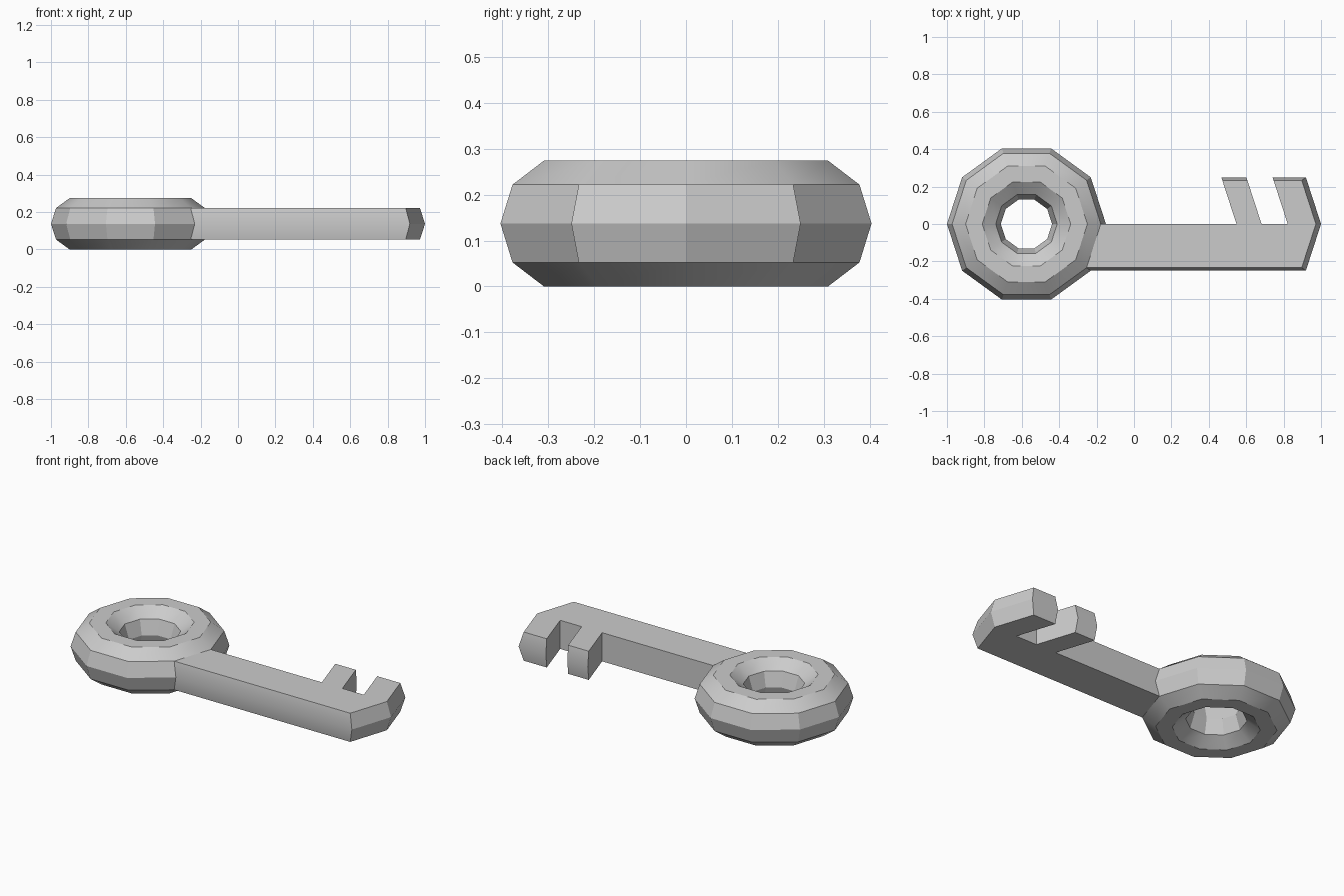
import bpy, bmesh, math

if "Cube" in bpy.data.objects:
    bpy.data.objects.remove(bpy.data.objects["Cube"])

R, r = 0.281, 0.144              # ring major / minor radius
CX, CZ = -0.575, 0.137           # ring centre
A = math.radians(36)

# Bow: ten-sided ring
bpy.ops.mesh.primitive_torus_add(major_segments=10, minor_segments=10,
                                 major_radius=R, minor_radius=r)
key = bpy.context.object
key.name = "key"
bm = bmesh.new()
bm.from_mesh(key.data)


def extrude(faces, move):
    """Extrude faces, reposition each new vertex, return the new cap faces."""
    geom = bmesh.ops.extrude_face_region(bm, geom=faces)["geom"]
    for g in geom:
        if isinstance(g, bmesh.types.BMVert):
            move(g)
    return [g for g in geom if isinstance(g, bmesh.types.BMFace)]


# Shaft: pull out the two outermost ring faces just below angle zero
cap = []
for f in bm.faces:
    c = f.calc_center_median()
    ang = math.atan2(c.y, c.x)
    if -A < ang < 0 and math.hypot(c.x, c.y) > R + 0.06 and abs(c.z) < 0.06:
        cap.append(f)
end_x = {}
start = [(v.co.copy()) for v in {v for f in cap for v in f.verts}]


def end_section(v):
    # the far end repeats the outline of the ring face
    s = min(start, key=lambda p: abs(p.y - v.co.y) + abs(p.z - v.co.z))
    v.co.x = s.x + 1.15


cuts = [0.548, 0.682, 0.822]
for x in cuts:
    def to_plane(v, x=x):
        v.co.x = x - CX
    cap = extrude(cap, to_plane)
cap = extrude(cap, end_section)
bm.normal_update()


# Teeth: slanted extrusions from the flat side of the shaft
def tooth_move(v):
    rad = R + r * (1 if abs(v.co.z) < 0.01 else math.cos(A))
    v.co.x -= rad * (1 - math.cos(A))
    v.co.y += rad * math.sin(A)


for x0, x1 in ((cuts[0], cuts[1]), (cuts[2], 1.0)):
    side = []
    for f in bm.faces:
        c = f.calc_center_median()
        if abs(c.y) < 0.001 and abs(f.normal.y) > 0.9 and x0 < c.x + CX < x1:
            side.append(f)
    extrude(side, tooth_move)

# Finish
bmesh.ops.translate(bm, verts=bm.verts, vec=(CX, 0, CZ))
bmesh.ops.recalc_face_normals(bm, faces=bm.faces)
bm.to_mesh(key.data)
bm.free()
bpy.ops.object.shade_smooth_by_angle(angle=math.radians(30))
